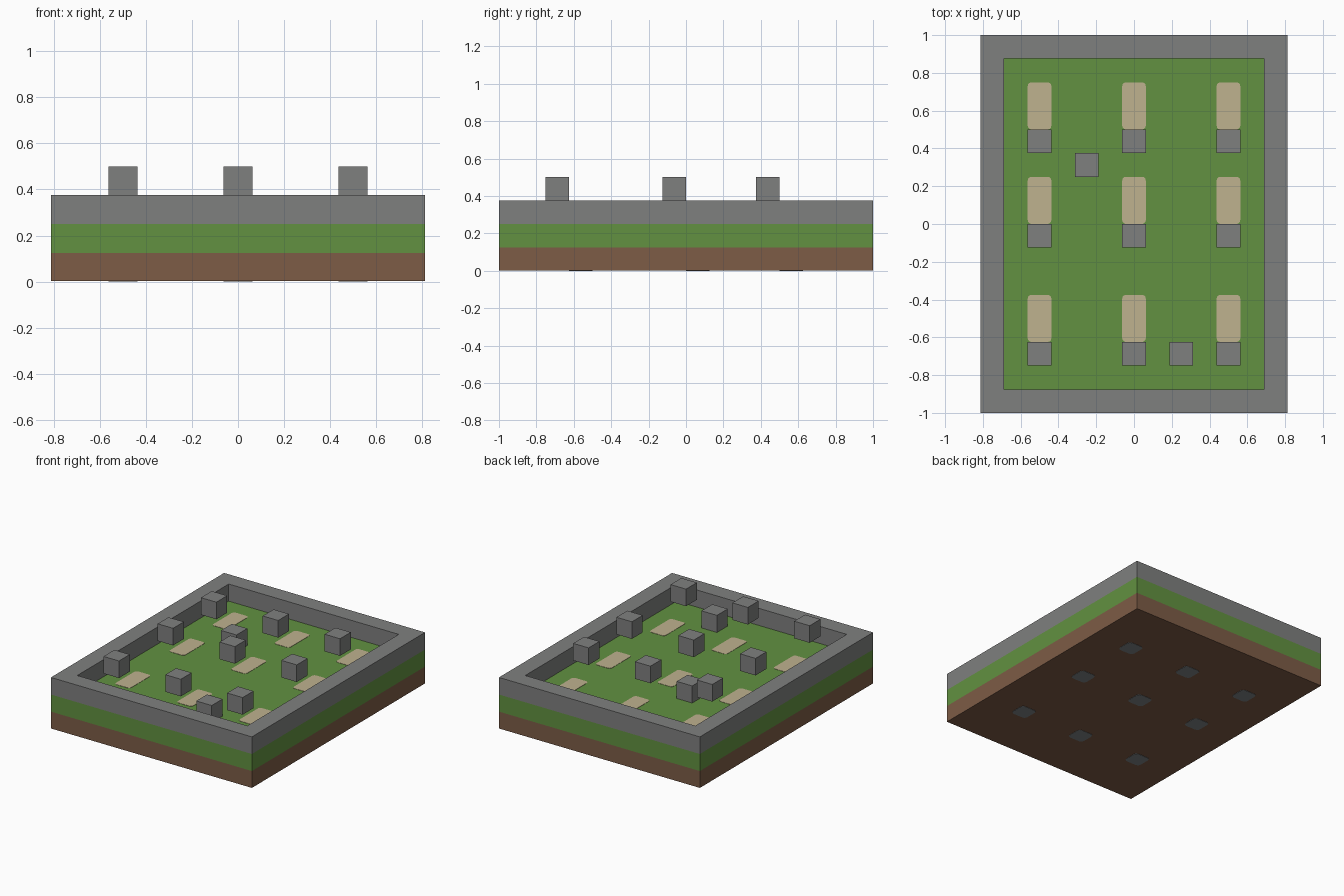
import bpy
import bmesh
from mathutils import Matrix

cube = bpy.data.objects.get("Cube")
if cube:
    bpy.data.objects.remove(cube, do_unlink=True)

U = 0.125                      # one block
HALF_X, HALF_Y = 6.5 * U, 8 * U


def material(name, rgb):
    """Flat material from 8-bit sRGB values."""
    linear = [((c / 255 + 0.055) / 1.055) ** 2.4 for c in rgb] + [1]
    mat = bpy.data.materials.new(name)
    mat.use_nodes = True
    mat.diffuse_color = linear
    mat.node_tree.nodes["Principled BSDF"].inputs["Base Color"].default_value = linear
    return mat


soil = material("brown soil", (125, 92, 70))
grass = material("green grass", (98, 145, 65))
stone = material("grey stone", (127, 128, 127))
sand = material("tan earth", (191, 178, 143))
slate = material("slate grey", (126, 131, 133))


def finish(bm, name, mat):
    bmesh.ops.recalc_face_normals(bm, faces=bm.faces)
    mesh = bpy.data.meshes.new(name)
    bm.to_mesh(mesh)
    bm.free()
    mesh.materials.append(mat)
    obj = bpy.data.objects.new(name, mesh)
    bpy.context.collection.objects.link(obj)
    return obj


def box(name, mat, x, y, z0, size, corner=0):
    """Box centred on x, y with its base at z0; corner rounds the upright edges."""
    bm = bmesh.new()
    place = Matrix.Translation((x, y, z0 + size[2] / 2)) @ Matrix.Diagonal((*size, 1))
    bmesh.ops.create_cube(bm, size=1, matrix=place)
    if corner:
        upright = [e for e in bm.edges
                   if abs(e.verts[0].co.z - e.verts[1].co.z) > size[2] / 2]
        bmesh.ops.bevel(bm, geom=upright, offset=corner, segments=3,
                        profile=0.5, affect='EDGES')
    return finish(bm, name, mat)


# Ground layers
LIFT = 0.002
box("soil_layer", soil, 0, 0, LIFT, (2 * HALF_X, 2 * HALF_Y, U - LIFT))
box("grass_layer", grass, 0, 0, U, (2 * HALF_X, 2 * HALF_Y, U))

# Perimeter wall: a raised ring
bm = bmesh.new()
loops = []
for z in (2 * U, 3 * U):
    for inset in (0, U):
        hx, hy = HALF_X - inset, HALF_Y - inset
        loops.append([bm.verts.new((sx * hx, sy * hy, z))
                      for sx, sy in ((-1, -1), (1, -1), (1, 1), (-1, 1))])
low_out, low_in, top_out, top_in = loops
for a, b in ((low_out, top_out), (top_out, top_in), (top_in, low_in), (low_in, low_out)):
    for i in range(4):
        j = (i + 1) % 4
        bm.faces.new((a[i], a[j], b[j], b[i]))
finish(bm, "perimeter_wall", stone)

# Graves: raised headstone, earth patch behind it, slate plate on the underside
for row, y in enumerate((-5.5 * U, -0.5 * U, 3.5 * U)):
    for col, x in enumerate((-4 * U, 0, 4 * U)):
        tag = f"{row + 1}_{col + 1}"
        box("headstone_" + tag, stone, x, y, 3 * U, (U, U, U))
        box("earth_patch_" + tag, sand, x, y + 1.5 * U, 2 * U - LIFT,
            (U, 2 * U, 2 * LIFT), corner=0.02)
        box("under_plate_" + tag, slate, x, y + U, 0, (U, U, 2 * LIFT), corner=0.025)

# Loose blocks resting on the grass
box("loose_block_back", stone, -2 * U, 2.5 * U, 2 * U, (U, U, U))
box("loose_block_front", stone, 2 * U, -5.5 * U, 2 * U, (U, U, U))
